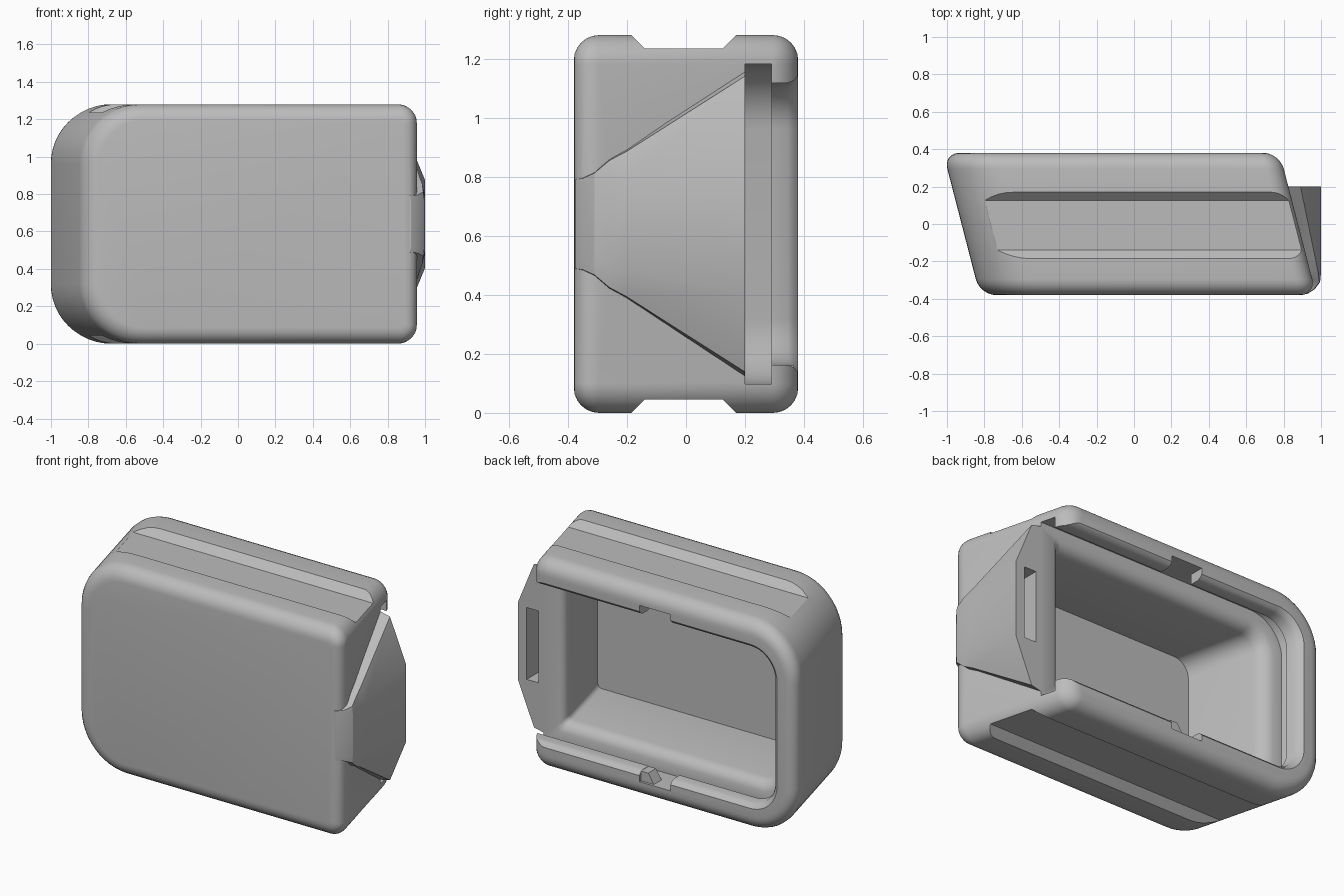
import bpy, bmesh, math

if "Cube" in bpy.data.objects:
    bpy.data.objects.remove(bpy.data.objects["Cube"])

LEFT, RIGHT, HEIGHT, DEPTH, SHEAR = -0.922, 0.877, 1.28, 0.38, 0.258
MID = HEIGHT / 2

grey = bpy.data.materials.new("plain grey")
grey.use_nodes = True
grey.diffuse_color = (0.5, 0.5, 0.5, 1)
grey.node_tree.nodes["Principled BSDF"].inputs["Base Color"].default_value = (0.5, 0.5, 0.5, 1)


def loft(name, rings):
    """Skin a list of equal-length point rings into a closed solid."""
    bm = bmesh.new()
    loops = [[bm.verts.new(p) for p in ring] for ring in rings]
    for a, b in zip(loops, loops[1:]):
        for i in range(len(a)):
            j = (i + 1) % len(a)
            bm.faces.new((a[i], a[j], b[j], b[i]))
    bm.faces.new(loops[0])
    bm.faces.new(loops[-1])
    bmesh.ops.recalc_face_normals(bm, faces=bm.faces)
    mesh = bpy.data.meshes.new(name)
    bm.to_mesh(mesh)
    bm.free()
    mesh.materials.append(grey)
    obj = bpy.data.objects.new(name, mesh)
    bpy.context.collection.objects.link(obj)
    return obj


def outline(y, off, right=None, steps=12):
    """Rounded outline, inset by off and slid sideways with depth."""
    x0, x1 = LEFT + off, RIGHT - off if right is None else right
    big, small = max(0.32 - off, 0.04), max(0.1 - off, 0.03)
    corners = [(x1, HEIGHT - off, -1, -1, small, 0), (x0, HEIGHT - off, 1, -1, big, 90),
               (x0, off, 1, 1, big, 180), (x1, off, -1, 1, small, 270)]
    ring = []
    for cx, cz, sx, sz, r, start in corners:
        for i in range(steps + 1):
            a = math.radians(start + 90 * i / steps)
            ring.append((cx + sx * r + r * math.cos(a) - SHEAR * y, y,
                         cz + sz * r + r * math.sin(a)))
    return ring


def combine(target, tool, operation):
    mod = target.modifiers.new(operation, 'BOOLEAN')
    mod.object, mod.operation, mod.solver = tool, operation, 'EXACT'
    bpy.context.view_layer.objects.active = target
    bpy.ops.object.modifier_apply(modifier=mod.name)
    bpy.data.objects.remove(tool)


def box(name, x0, x1, y0, y1, z0, z1):
    return loft(name, [[(x, y0, z0), (x, y1, z0), (x, y1, z1), (x, y0, z1)] for x in (x0, x1)])


# Slanted shell with rounded front and back edges
R = 0.085
arc = [(R * (1 - math.sin(t)), R * (1 - math.cos(t)))
       for t in (math.radians(15 * i) for i in range(7))]
rings = [outline(-DEPTH + d, off) for off, d in arc]
rings += [outline(DEPTH - d, off) for off, d in reversed(arc)]
case = loft("case_shell", rings)

# Tapered side flange, narrowing to the front
sections = []
for y, half, tip in [(0.23, 0.535, 1.0), (0.2, 0.535, 1.0), (-0.2, 0.26, 1.0), (-0.26, 0.225, 1.0),
                     (-0.31, 0.18, 0.995), (-0.35, 0.16, 0.965), (-0.375, 0.155, 0.925)]:
    surface = RIGHT - SHEAR * y
    t = (y + 0.375) / 0.575
    shoulder = min(surface + 0.035 + 0.03 * t, tip - 0.004)
    flat = 0.12 + 0.115 * t
    side = [(surface - 0.09, half), (shoulder, half - 0.03 * t - 0.004), (tip, min(flat, half - 0.03))]
    sections.append([(x, y, MID + h) for x, h in side] + [(x, y, MID - h) for x, h in reversed(side)])
combine(case, loft("side_flange", sections), 'UNION')

# Deep cavity with a softened mouth
mouth = [(-0.29, 0.22), (0.13, 0.22), (0.155, 0.214), (0.175, 0.202), (0.19, 0.185), (0.2, 0.16), (0.24, 0.16)]
combine(case, loft("cavity", [outline(y, off, RIGHT - 0.15 + 0.22 - off) for y, off in mouth]), 'DIFFERENCE')

# Lid channel and narrower lip opening, both open at the flange end
combine(case, loft("lid_channel", [outline(y, 0.098, 1.4) for y in (0.2, 0.29)]), 'DIFFERENCE')
lip = [(0.27, 0.162), (0.345, 0.162), (0.365, 0.154), (0.382, 0.135), (0.42, 0.135)]
combine(case, loft("lip_opening", [outline(y, off, 1.4) for y, off in lip]), 'DIFFERENCE')

# Lip notches and grip grooves, mirrored top and bottom
groove = [(-0.205, -0.02), (-0.14, 0.045), (0.125, 0.045), (0.19, -0.02)]
for flip in (False, True):
    def level(d):
        return HEIGHT - d if flip else d
    combine(case, box("lip_notch", -0.16, 0.05, 0.25, 0.42, level(0.1), level(0.2)), 'DIFFERENCE')
    combine(case, loft("grip_groove", [[(x, y, level(d)) for y, d in groove] for x in (-1.2, 1.2)]),
            'DIFFERENCE')

# Strap slot in the back of the flange
combine(case, box("strap_slot", 0.86, 0.94, 0.05, 0.25, 0.42, 0.86), 'DIFFERENCE')

# Retaining wedge in the lower notch
wedge = loft("retaining_wedge", [[(0.05, y, 0.08), (-0.05, y, 0.08), (0.0, y, 0.16), (0.05, y, 0.16)]
                                 for y in (0.29, 0.365)])

for obj in (case, wedge):
    bpy.ops.object.select_all(action='DESELECT')
    obj.select_set(True)
    bpy.context.view_layer.objects.active = obj
    bpy.ops.object.shade_smooth_by_angle(angle=math.radians(28))
